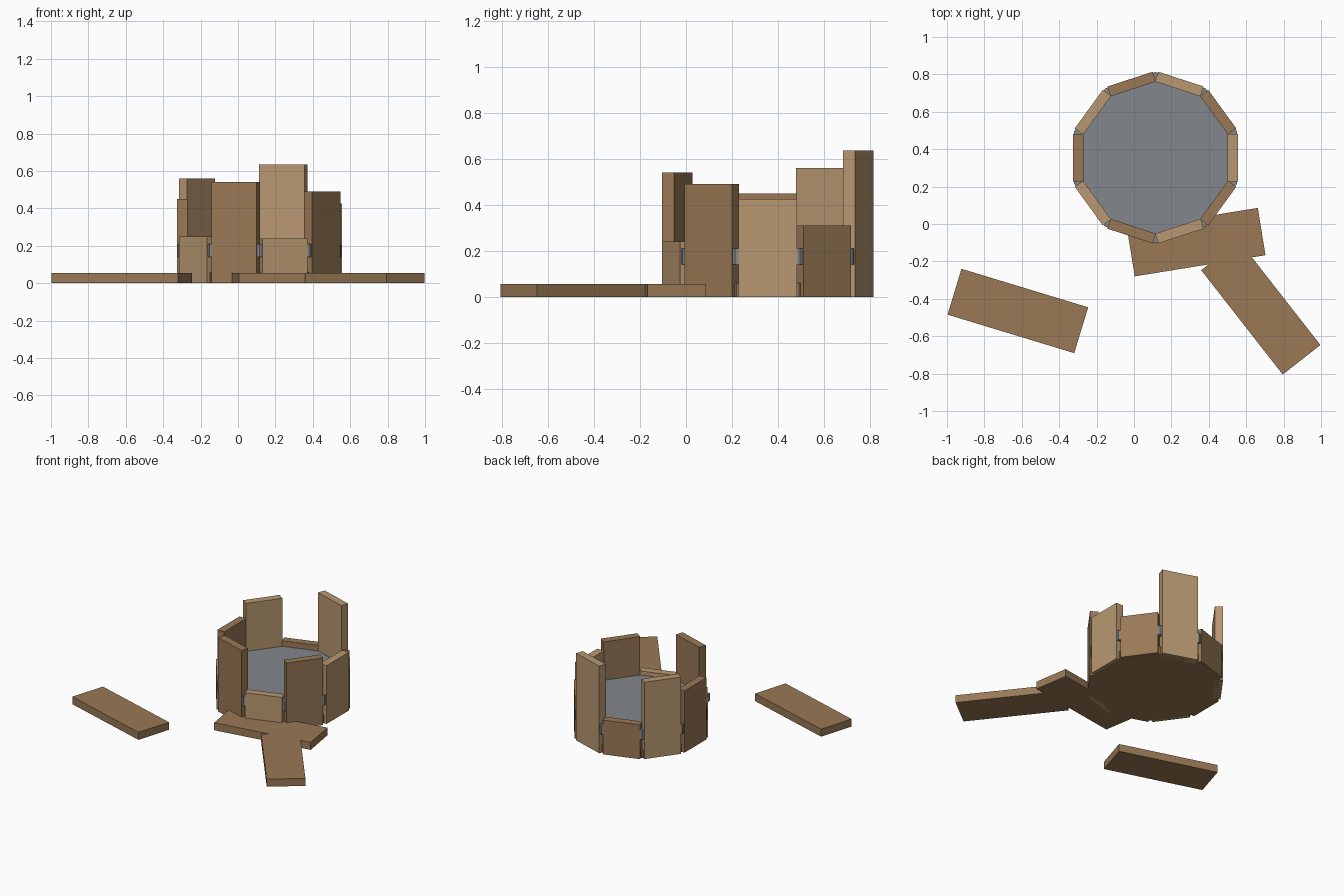
import bpy, math
from mathutils import Matrix

if "Cube" in bpy.data.objects:
    bpy.data.objects.remove(bpy.data.objects["Cube"])

def material(name, rgb):
    m = bpy.data.materials.new(name)
    m.diffuse_color = (*rgb, 1)
    m.use_nodes = True
    m.node_tree.nodes["Principled BSDF"].inputs["Base Color"].default_value = m.diffuse_color
    return m

TAN = material("light wood", (0.48, 0.315, 0.165))
BROWN = material("brown wood", (0.32, 0.19, 0.093))
GREY = material("grey metal", (0.225, 0.24, 0.265))

CX, CY = 0.115, 0.355      # barrel axis
SIDES = 10
STEP = 2 * math.pi / SIDES

def board(name, size, loc, angle, mat):
    bpy.ops.mesh.primitive_cube_add(size=1)
    o = bpy.context.object
    o.name = name
    o.data.transform(Matrix.Diagonal((*size, 1)))
    o.location = loc
    o.rotation_euler.z = angle
    o.data.materials.append(mat)

def disc(name, radius, z0, z1, mat):
    bpy.ops.mesh.primitive_cylinder_add(vertices=SIDES, radius=radius, depth=z1 - z0,
                                        location=(CX, CY, (z0 + z1) / 2))
    o = bpy.context.object
    o.name = name
    # cylinder vertices start on +y, so they fall in the gaps between staves
    o.data.materials.append(mat)

# Broken staves around the barrel, counter-clockwise from +x
heights = [0.425, 0.31, 0.635, 0.25, 0.56, 0.45, 0.25, 0.54, 0.24, 0.49]
for i, h in enumerate(heights):
    a = i * STEP
    r = 0.4135
    board(f"stave_{i + 1}", (0.055, 0.255, h),
          (CX + r * math.cos(a), CY + r * math.sin(a), h / 2), a,
          BROWN if i % 2 else TAN)

# Bottom and metal band
disc("barrel_bottom", 0.44, 0.0, 0.06, BROWN)
disc("metal_band", 0.457, 0.14, 0.21, GREY)

# Loose planks on the ground: centre x, centre y, angle
for i, (x, y, deg) in enumerate([(-0.621, -0.465, -16.9),
                                 (0.678, -0.447, -52.0),
                                 (0.333, -0.097, 9.2)]):
    board(f"loose_plank_{i + 1}", (0.708, 0.256, 0.055), (x, y, 0.0275),
          math.radians(deg), BROWN)
